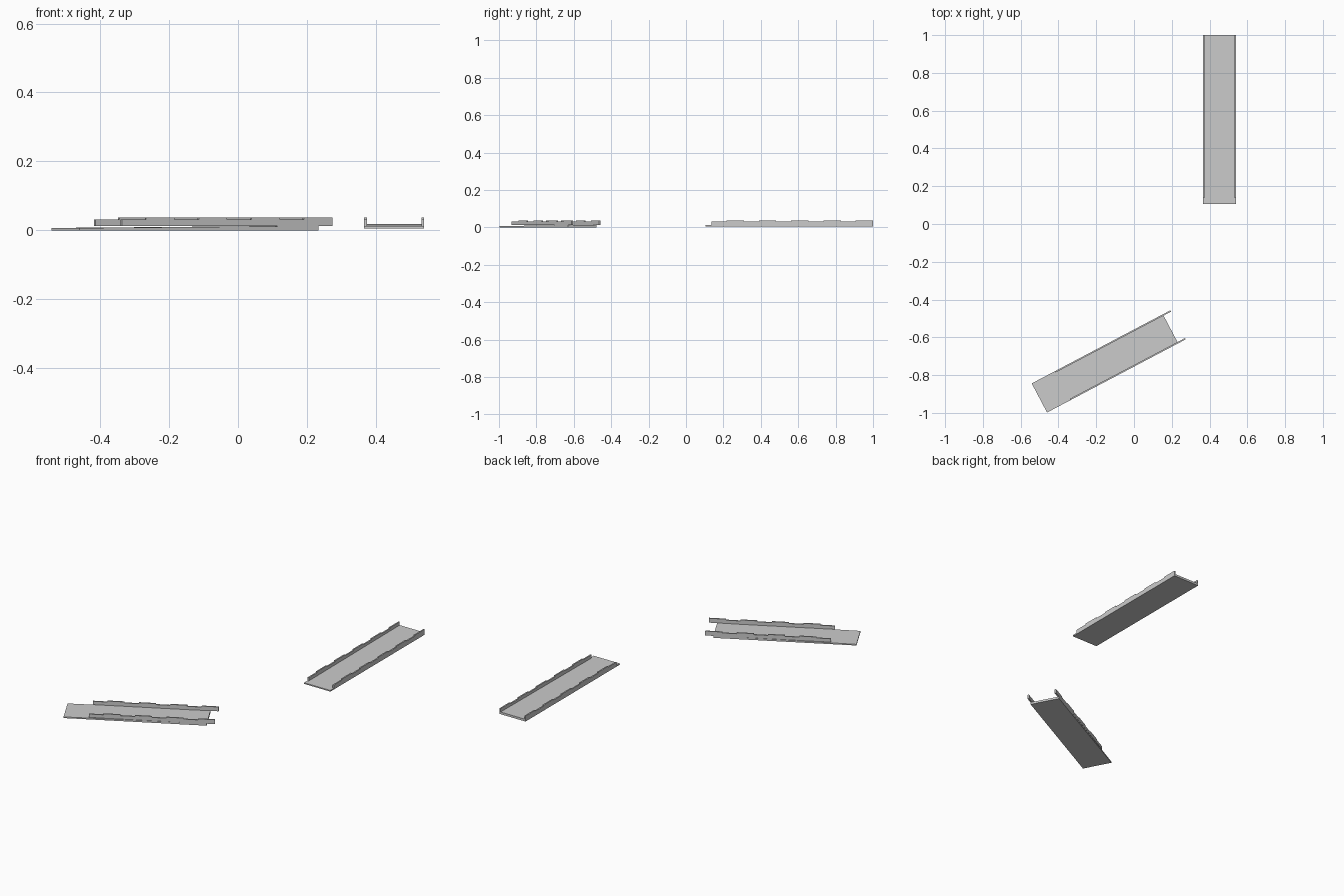
import bpy, bmesh, math
from mathutils import Matrix

if "Cube" in bpy.data.objects:
    bpy.data.objects.remove(bpy.data.objects["Cube"])

WIDTH, RAIL, PERIOD = 0.174, 0.008, 0.1725


def extrude_profile(name, profile, x0, x1, place):
    """Extrude a (length, height) outline sideways and place it."""
    bm = bmesh.new()
    face = bm.faces.new([bm.verts.new((x0, y, z)) for y, z in profile])
    out = bmesh.ops.extrude_face_region(bm, geom=[face])
    moved = [v for v in out["geom"] if isinstance(v, bmesh.types.BMVert)]
    bmesh.ops.translate(bm, verts=moved, vec=(x1 - x0, 0, 0))
    bmesh.ops.transform(bm, matrix=place, verts=bm.verts)
    bmesh.ops.recalc_face_normals(bm, faces=bm.faces)
    mesh = bpy.data.meshes.new(name)
    bm.to_mesh(mesh)
    bm.free()
    obj = bpy.data.objects.new(name, mesh)
    bpy.context.collection.objects.link(obj)


def rail_profile(start, count, bottom, low, high):
    """Side outline with alternating low and high steps."""
    pts = [(start + count * PERIOD, bottom), (start, bottom)]
    for i in range(count):
        y = start + i * PERIOD
        mid = y + PERIOD * 0.46
        pts += [(y, low), (mid, low), (mid, high), (y + PERIOD, high)]
    return pts


def ramp(name, length, rail_start, count, z, place):
    # sloping deck plate, thin at the entry end
    extrude_profile(name + "_deck",
                    [(0, z), (length, z), (length, z + 0.013), (0, z + 0.007)],
                    -WIDTH / 2, WIDTH / 2, place)
    # stepped side rails
    for side, x in (("left", -WIDTH / 2), ("right", WIDTH / 2 - RAIL)):
        extrude_profile(f"{name}_{side}_rail",
                        rail_profile(rail_start, count, 0.012, 0.032, 0.038),
                        x, x + RAIL, place)


ramp("straight_ramp", 0.895, 0.0325, 5, 0.005,
     Matrix.Translation((0.453, 0.105, 0)))
ramp("angled_ramp", 0.785, 0.14, 4, 0.0,
     Matrix.Translation((-0.501, -0.921, 0)) @ Matrix.Rotation(math.radians(-62.2), 4, 'Z'))
